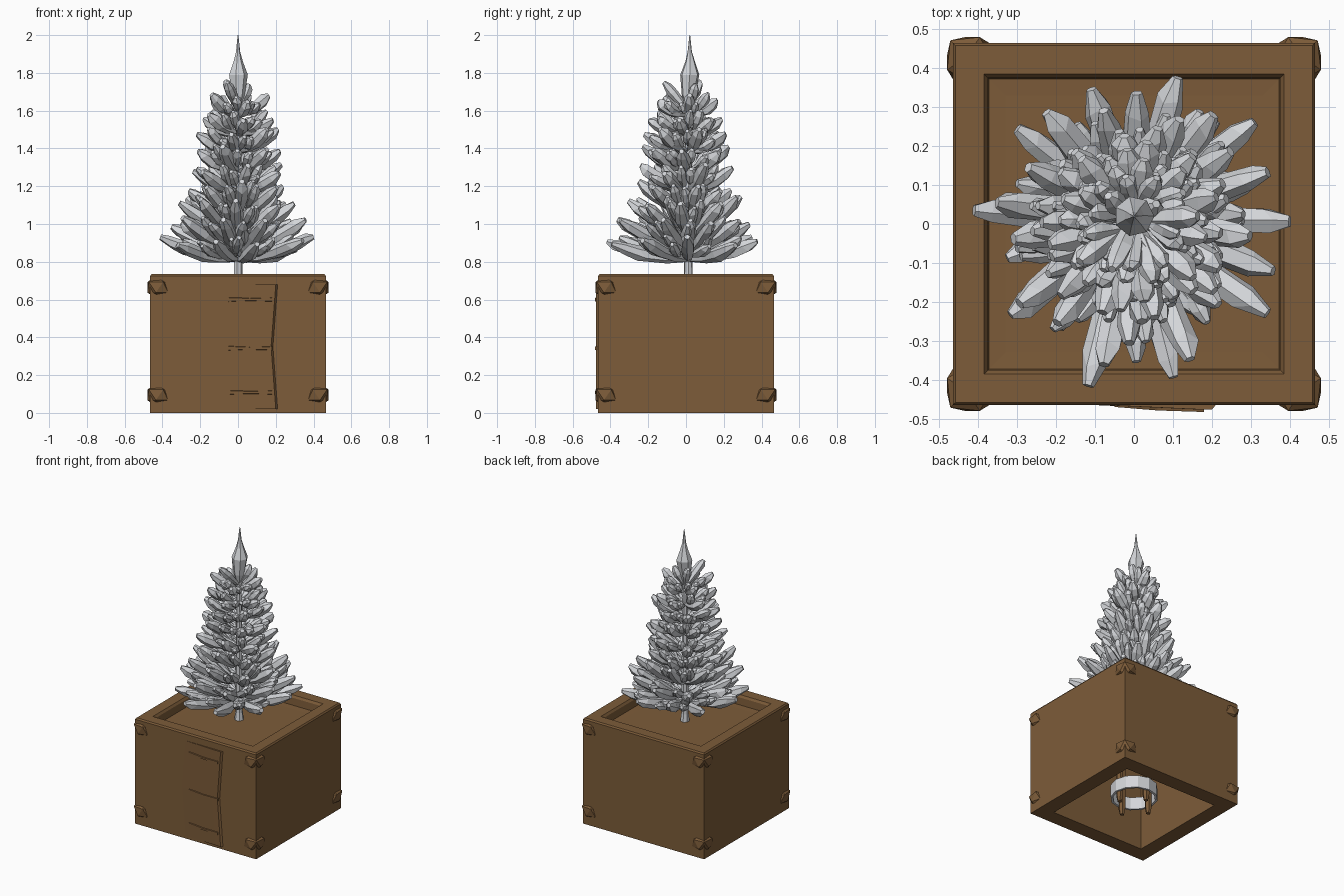
import bpy, bmesh, math, random
from mathutils import Vector, Matrix

if "Cube" in bpy.data.objects:
    bpy.data.objects.remove(bpy.data.objects["Cube"])

random.seed(11)


def material(name, rgb):
    m = bpy.data.materials.new(name)
    m.diffuse_color = (*rgb, 1)
    m.use_nodes = True
    m.node_tree.nodes["Principled BSDF"].inputs["Base Color"].default_value = m.diffuse_color
    return m


WOOD = material("brown wood", (0.205, 0.107, 0.041))
SILVER = material("silver grey", (0.66, 0.675, 0.70))


def finish(name, bm, mat):
    bmesh.ops.recalc_face_normals(bm, faces=bm.faces)
    me = bpy.data.meshes.new(name)
    bm.to_mesh(me)
    bm.free()
    me.materials.append(mat)
    ob = bpy.data.objects.new(name, me)
    bpy.context.collection.objects.link(ob)
    return ob


def loft(bm, rings, closed=False):
    """Skin a list of rings of points; cap the ends or close the loop."""
    vs = [[bm.verts.new(p) for p in r] for r in rings]
    n = len(vs[0])
    pairs = list(zip(vs, vs[1:])) + ([(vs[-1], vs[0])] if closed else [])
    for a, b in pairs:
        for i in range(n):
            bm.faces.new((a[i], a[(i + 1) % n], b[(i + 1) % n], b[i]))
    if not closed:
        bm.faces.new(vs[0])
        bm.faces.new(vs[-1])


def circle(r, z, n, x=0, y=0):
    return [(x + r * math.cos(2 * math.pi * i / n), y + r * math.sin(2 * math.pi * i / n), z) for i in range(n)]


def square(h, z):
    return [(h * sx, h * sy, z) for sx, sy in ((1, 1), (-1, 1), (-1, -1), (1, -1))]


# crate: thick walls, open top and bottom
bm = bmesh.new()
loft(bm, [square(h, z) for h, z in ((0.36, 0), (0.465, 0), (0.465, 0.725), (0.458, 0.735),
                                    (0.385, 0.735), (0.375, 0.72), (0.37, 0.62), (0.36, 0.6))], True)
finish("crate", bm, WOOD)

# floor of the top recess
bm = bmesh.new()
loft(bm, [square(0.375, 0.63), square(0.375, 0.67), square(0.33, 0.668)])
finish("crate_floor", bm, WOOD)

# door bulge on the front
bm = bmesh.new()
plan = ((-0.1, -0.464), (0.16, -0.476), (0.2, -0.477), (0.214, -0.46))
loft(bm, [[(x - d, y, z) for x, y in plan] for z, d in ((0.02, 0), (0.35, 0.025), (0.68, 0))])
finish("front_door", bm, WOOD)

# three tapered hinge straps on the door
for k, z in enumerate((0.6, 0.342, 0.108)):
    bm = bmesh.new()
    loft(bm, [[(x, -0.46, z + t), (x, y, z + t * 0.6), (x, y, z - t * 0.6), (x, -0.46, z - t)]
              for x, y, t in ((-0.05, -0.470, 0.016), (0.06, -0.479, 0.009), (0.18, -0.483, 0.014))])
    finish("hinge_strap_%d" % (k + 1), bm, WOOD)

# faceted corner guards
for sx in (-1, 1):
    for sy in (-1, 1):
        for z in (0.665, 0.095):
            bm = bmesh.new()
            bmesh.ops.create_icosphere(bm, subdivisions=1, radius=1)
            rot = Matrix.Rotation(math.atan2(sy, sx), 4, 'Z')
            bm.transform(Matrix.Translation((sx * 0.43, sy * 0.43, z)) @ rot
                         @ Matrix.Diagonal((0.066, 0.078, 0.062, 1)))
            for v in bm.verts:
                v.co.x = max(-0.48, min(0.48, v.co.x))
                v.co.y = max(-0.48, min(0.48, v.co.y))
            finish("corner_guard", bm, WOOD)

# tree stand below: legs and a clamp ring
for i in range(4):
    a = i * math.pi / 2
    bm = bmesh.new()
    x, y = 0.118 * math.cos(a), 0.118 * math.sin(a)
    loft(bm, [circle(0.014, 0.01, 6, x, y), circle(0.022, 0.05, 6, x, y), circle(0.022, 0.64, 6, x, y)])
    finish("stand_leg", bm, WOOD)
bm = bmesh.new()
loft(bm, [circle(r, z, 12) for r, z in ((0.135, 0.075), (0.15, 0.075), (0.15, 0.16), (0.135, 0.16))], True)
finish("stand_ring", bm, SILVER)

# trunk
CY = 0.012
bm = bmesh.new()
loft(bm, [circle(r, z, 7, 0, CY) for r, z in ((0.034, 0.64), (0.024, 0.72), (0.02, 1.2), (0.015, 1.7))])
finish("trunk", bm, SILVER)


def crystal(bm, a, b, width, sag):
    """Sagging, six-sided blunt shard from a to b, widest past its middle."""
    d = b - a
    q = d.to_track_quat('Z', 'Y')
    turn = random.uniform(0, 1)
    rings = []
    for t, w in ((0, 0.3), (0.32, 0.7), (0.62, 1), (0.86, 0.9), (1, 0.38)):
        ring = []
        for i in range(6):
            ang = turn + i * math.pi / 3
            r = width * w * random.uniform(0.85, 1.15)
            tt = t + (random.uniform(-0.06, 0.06) if 0 < t < 1 else 0)
            p = a + d * tt + q @ Vector((r * math.cos(ang), r * math.sin(ang), 0))
            p.z -= sag * math.sin(math.pi * t)
            ring.append(p)
        rings.append(ring)
    loft(bm, rings)


# branch tiers: tip height, tip radius, rise, count, shard width
TIERS = ((0.91, 0.41, 0.10, 10, 0.038), (1.01, 0.375, 0.16, 9, 0.038), (1.12, 0.31, 0.19, 9, 0.037),
         (1.20, 0.26, 0.15, 8, 0.036), (1.29, 0.255, 0.12, 7, 0.037), (1.39, 0.24, 0.11, 7, 0.037),
         (1.48, 0.22, 0.10, 6, 0.036), (1.57, 0.195, 0.09, 6, 0.035), (1.67, 0.17, 0.09, 5, 0.034))
for k, (zt, rt, rise, count, w) in enumerate(TIERS):
    bm = bmesh.new()
    for i in range(count):
        a = 2 * math.pi * (i + 0.38 * k) / count + random.uniform(-0.12, 0.12)
        r = rt * random.uniform(0.92, 1.02) * (1 - 0.07 * math.sin(a))
        root = Vector((0, CY, zt - rise))
        tip = Vector((r * math.cos(a), CY + r * math.sin(a), zt + random.uniform(-0.025, 0.025)))
        crystal(bm, root, tip, w, 0.02)
        # side shards
        for s in (-1, 1):
            b = a + s * random.uniform(0.26, 0.4)
            q = r * random.uniform(0.7, 0.88)
            end = Vector((q * math.cos(b), CY + q * math.sin(b), zt + random.uniform(-0.04, 0.03)))
            crystal(bm, root.lerp(tip, 0.2), end, w * 0.78, 0.012)
    finish("branch_tier_%d" % (k + 1), bm, SILVER)

# few uppermost shards
bm = bmesh.new()
for a, r, z in ((2.4, 0.09, 1.76), (4.3, 0.14, 1.75), (0.6, 0.07, 1.74)):
    crystal(bm, Vector((0, CY, 1.6)), Vector((r * math.cos(a), CY + r * math.sin(a), z)), 0.028, 0.0)
finish("upper_shards", bm, SILVER)

# top spike
bm = bmesh.new()
loft(bm, [circle(r, z, 7, 0, y) for r, z, y in ((0.015, 1.62, CY), (0.035, 1.68, CY), (0.052, 1.79, 0.02),
                                               (0.026, 1.86, 0.022), (0.012, 1.91, 0.02), (0.002, 2.0, 0.02))])
finish("top_spike", bm, SILVER)
